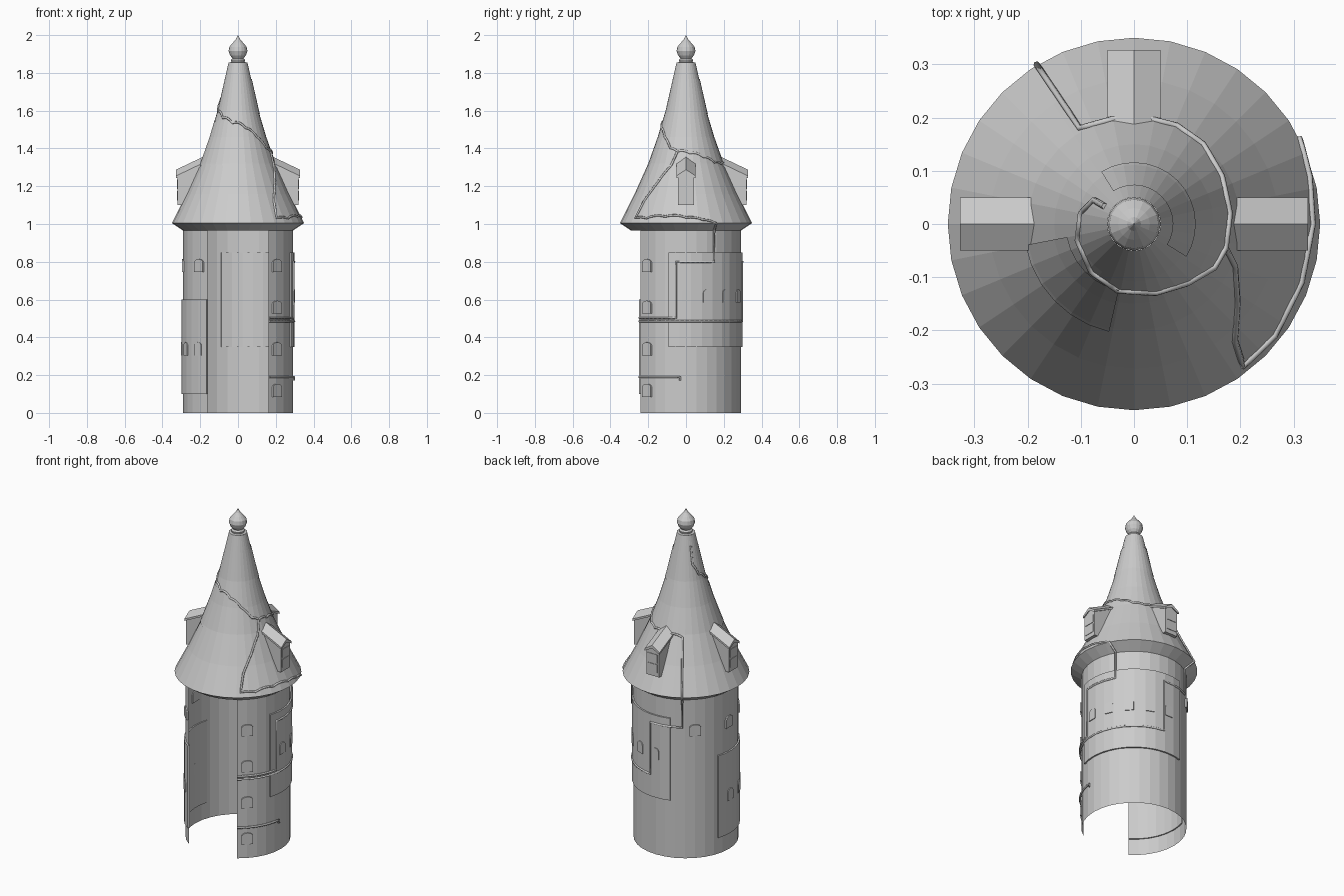
import bpy
import bmesh
from math import cos, sin, radians, degrees, atan2, hypot, pi
from mathutils import Matrix

old = bpy.data.objects.get("Cube")
if old:
    bpy.data.objects.remove(old, do_unlink=True)

stone = bpy.data.materials.new("plain grey")
stone.use_nodes = True
GREY = (0.6, 0.6, 0.6, 1)
stone.diffuse_color = GREY
stone.node_tree.nodes["Principled BSDF"].inputs["Base Color"].default_value = GREY

WALL_R, SIDES = 0.29, 32
ROOF = [(WALL_R, 0.965), (0.35, 1.005), (0.272, 1.16), (0.2, 1.32),
        (0.15, 1.46), (0.108, 1.6), (0.05, 1.855)]


def add_object(name, data):
    ob = bpy.data.objects.new(name, data)
    bpy.context.collection.objects.link(ob)
    data.materials.append(stone)
    return ob


def finish(name, bm):
    bmesh.ops.recalc_face_normals(bm, faces=bm.faces)
    mesh = bpy.data.meshes.new(name)
    bm.to_mesh(mesh)
    bm.free()
    return add_object(name, mesh)


def lathe(name, profile, start=0, end=360, steps=SIDES, loop=False):
    """Sweep a radius/height profile around z; loop closes it into a solid."""
    bm = bmesh.new()
    full = end - start == 360
    rows = []
    for i in range(steps if full else steps + 1):
        a = radians(start + (end - start) * i / steps)
        rows.append([bm.verts.new((r * cos(a), r * sin(a), z)) for r, z in profile])
    pairs = list(zip(rows, rows[1:])) + ([(rows[-1], rows[0])] if full else [])
    n = len(profile)
    for p, q in pairs:
        for j in range(n if loop else n - 1):
            k = (j + 1) % n
            bm.faces.new((p[j], q[j], q[k], p[k]))
    if loop and not full:
        bm.faces.new(rows[0])
        bm.faces.new(rows[-1])
    bmesh.ops.remove_doubles(bm, verts=bm.verts, dist=0.0001)
    return finish(name, bm)


def prism(name, outline, x0, x1, angle, rise=0):
    """Extrude a y/z outline along the radius, lifted by rise at the inner end."""
    bm = bmesh.new()
    inner = [bm.verts.new((x0, y, z + rise)) for y, z in outline]
    outer = [bm.verts.new((x1, y, z)) for y, z in outline]
    for i in range(len(outline)):
        k = (i + 1) % len(outline)
        bm.faces.new((inner[i], inner[k], outer[k], outer[i]))
    bm.faces.new(inner)
    bm.faces.new(outer)
    bm.transform(Matrix.Rotation(radians(angle), 4, 'Z'))
    return finish(name, bm)


def roof_z(r):
    for (r0, z0), (r1, z1) in zip(ROOF[1:], ROOF[2:]):
        if r >= r1:
            return z0 + (z1 - z0) * (r - r0) / (r1 - r0)
    return ROOF[-1][1]


def cord(name, points):
    curve = bpy.data.curves.new(name, 'CURVE')
    curve.dimensions = '3D'
    curve.bevel_depth = 0.006
    curve.bevel_resolution = 1
    curve.use_fill_caps = True
    spline = curve.splines.new('POLY')
    spline.points.add(len(points) - 1)
    for p, co in zip(spline.points, points):
        p.co = (*co, 1)
    return add_object(name, curve)


def polar(a, r, z):
    return (r * cos(radians(a)), r * sin(radians(a)), z)


def roof_path(plan):
    """Lay a plan-view path on the roof surface."""
    out = []
    for (x0, y0), (x1, y1) in zip(plan, plan[1:]):
        for i in range(4):
            x, y = x0 + (x1 - x0) * i / 4, y0 + (y1 - y0) * i / 4
            out.append((x, y, roof_z(hypot(x, y)) + 0.002))
    x, y = plan[-1]
    return out + [(x, y, roof_z(hypot(x, y)))]


def wall_path(corners):
    """Follow the wall through angle/height corners."""
    out = []
    for (a0, z0), (a1, z1) in zip(corners, corners[1:]):
        n = max(1, int(abs(a1 - a0) / 5))
        out += [polar(a0 + (a1 - a0) * i / n, 0.298, z0 + (z1 - z0) * i / n)
                for i in range(n)]
    a, z = corners[-1]
    return out + [polar(a, 0.298, z)]


# Wall shell with a wide opening in the front
EDGE = 33.75
lathe("tower_wall", [(WALL_R, 0), (WALL_R, 0.97)], EDGE - 90, 270 - EDGE, 26)

# Flared roof and finial
lathe("roof", ROOF)
lathe("finial", [(0.05, 1.855), (0.035, 1.857), (0.038, 1.868), (0.03, 1.877),
                 (0.042, 1.893), (0.05, 1.915), (0.046, 1.937), (0.03, 1.957),
                 (0.013, 1.975), (0, 2.0)], steps=16)


# Raised curved panels on the wall
def wall_panel(name, a0, a1, z0, z1, steps):
    lathe(name, [(0.283, z0), (0.299, z0), (0.299, z1), (0.283, z1)], a0, a1, steps, True)


wall_panel("upper_wall_panel", -18, 108, 0.35, 0.85, 11)
wall_panel("lower_wall_panel", 162, 236, 0.1, 0.6, 7)


# Thin patches on the roof
def roof_patch(name, radii, a0, a1, steps):
    lathe(name, [(r + 0.003, roof_z(r) + 0.001) for r in radii], a0, a1, steps)


roof_patch("front_roof_patch", (0.205, 0.2, 0.15, 0.125), 191, 257, 6)
roof_patch("back_roof_patch", (0.113, 0.108, 0.07), -32, 122, 14)


# Arched windows
def window(name, angle, z, front, width=0.032):
    arch = [(width * cos(t * pi / 6), z + 0.016 + 0.018 * sin(t * pi / 6)) for t in range(7)]
    prism(name, [(-width, z - 0.035), (width, z - 0.035)] + arch, 0.282, front, angle)


for z in (0.12, 0.34, 0.56, 0.78):
    window("stair_window", -45, z, 0.296)
for a in (135, 180, 225):
    window("high_window", a, 0.78, 0.296)
for i in range(5):
    window("panel_window", i * 22.5, 0.62, 0.302, 0.025)
for a in (180, 202.5, 225):
    window("panel_window", a, 0.34, 0.302, 0.025)

# Three dormers with gabled roofs that climb towards the spire
for a in (0, 90, 180):
    prism("dormer_body", [(-0.043, 1.1), (0.043, 1.1), (0.043, 1.245),
                          (0, 1.272), (-0.043, 1.245)], 0.17, 0.32, a)
    prism("dormer_roof", [(-0.05, 1.243), (0, 1.268), (0.05, 1.243),
                          (0.05, 1.255), (0, 1.288), (-0.05, 1.255)], 0.17, 0.327, a, 0.075)
    prism("dormer_cheeks", [(-0.043, 1.2), (0.043, 1.2), (0.043, 1.247),
                            (0, 1.272), (-0.043, 1.247)], 0.17, 0.32, a, 0.073)
    for z in (1.125, 1.185):
        prism("dormer_pane", [(-0.032, z), (0.032, z), (0.032, z + 0.05),
                              (-0.032, z + 0.05)], 0.318, 0.323, a)

# Cords winding round the roof and down the wall
spiral = [(-0.055, 0.033), (-0.075, 0.045), (-0.1, 0.02), (-0.106, -0.03),
          (-0.08, -0.09), (-0.03, -0.125), (0.04, -0.13), (0.1, -0.112), (0.15, -0.083),
          (0.172, -0.045), (0.18, 0.02), (0.165, 0.09), (0.13, 0.15), (0.08, 0.185),
          (0.02, 0.2), (-0.04, 0.197), (-0.102, 0.18), (-0.183, 0.3)]
branch = [(0.172, -0.045), (0.19, -0.08), (0.195, -0.15), (0.19, -0.22), (0.205, -0.268),
          (0.265, -0.21), (0.315, -0.11), (0.336, 0), (0.33, 0.09), (0.312, 0.16)]
cord("spiral_cord", roof_path(spiral) + wall_path(
    [(121, 0.965), (121, 0.8), (84, 0.8), (84, 0.485), (-EDGE * 5 / 3, 0.485)]))
cord("branch_cord", roof_path(branch) + wall_path(
    [(30, 0.965), (30, 0.8), (-10, 0.8), (-10, 0.503), (-EDGE * 5 / 3, 0.503)]))
cord("low_cord", wall_path([(-EDGE * 5 / 3, 0.19), (-6, 0.19), (-6, 0.172)]))
